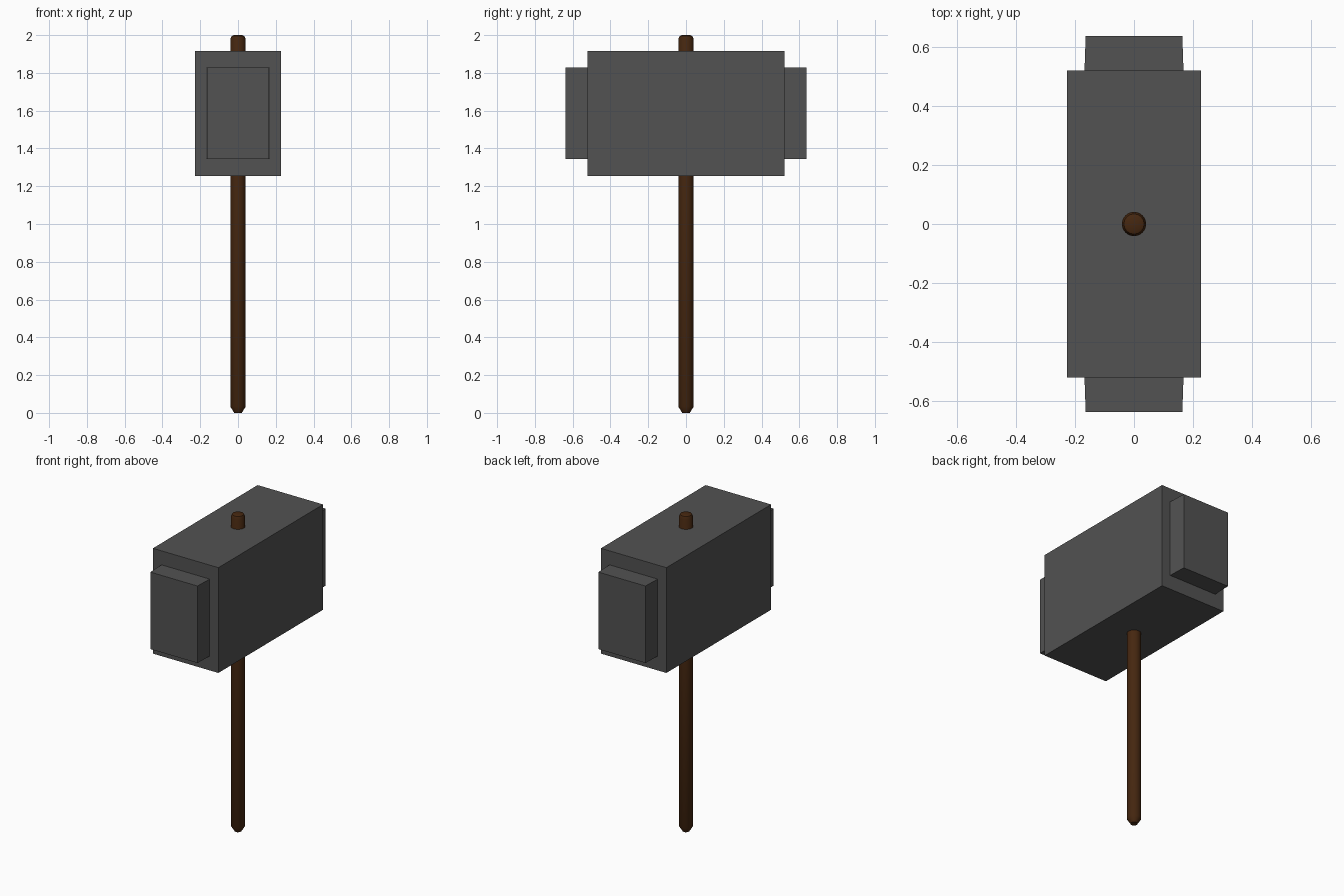
import bpy, bmesh, math

if "Cube" in bpy.data.objects:
    bpy.data.objects.remove(bpy.data.objects["Cube"])


def material(name, color):
    m = bpy.data.materials.new(name)
    m.diffuse_color = color
    m.use_nodes = True
    m.node_tree.nodes["Principled BSDF"].inputs["Base Color"].default_value = m.diffuse_color
    return m


def finish(name, bm, mat):
    bmesh.ops.recalc_face_normals(bm, faces=bm.faces)
    mesh = bpy.data.meshes.new(name)
    bm.to_mesh(mesh)
    bm.free()
    obj = bpy.data.objects.new(name, mesh)
    bpy.context.collection.objects.link(obj)
    mesh.materials.append(mat)
    return obj


def block(name, hx, y0, y1, z0, z1, mat, hx_end=None):
    """Box whose half width runs from hx at y0 to hx_end at y1."""
    bm = bmesh.new()
    bmesh.ops.create_cube(bm, size=2)
    for v in bm.verts:
        far = v.co.y > 0
        w = hx_end if far and hx_end else hx
        v.co = (v.co.x * w, y1 if far else y0, z1 if v.co.z > 0 else z0)
    return finish(name, bm, mat)


iron = material("dark_iron", (0.085, 0.085, 0.085, 1))
wood = material("dark_wood", (0.06, 0.02, 0.005, 1))

# Hammer head with a slightly tapered striking face on each end
block("hammer_head", 0.228, -0.521, 0.521, 1.254, 1.917, iron)
for name, s in (("front_striking_face", -1), ("back_striking_face", 1)):
    block(name, 0.168, s * 0.52, s * 0.638, 1.344, 1.829, iron, 0.164)

# Round handle, chamfered at both ends
profile = [(0.0, 0.0), (0.02, 0.0), (0.041, 0.034), (0.041, 1.978), (0.034, 1.995), (0.022, 2.0), (0.0, 2.0)]
bm = bmesh.new()
verts = [bm.verts.new((r, 0, z)) for r, z in profile]
edges = [bm.edges.new(pair) for pair in zip(verts, verts[1:])]
bmesh.ops.spin(bm, geom=verts + edges, axis=(0, 0, 1), cent=(0, 0, 0),
               angle=math.tau, steps=32)
bmesh.ops.remove_doubles(bm, verts=bm.verts, dist=0.0005)
handle = finish("handle", bm, wood)
bpy.context.view_layer.objects.active = handle
handle.select_set(True)
bpy.ops.object.shade_smooth_by_angle(angle=math.radians(40))
